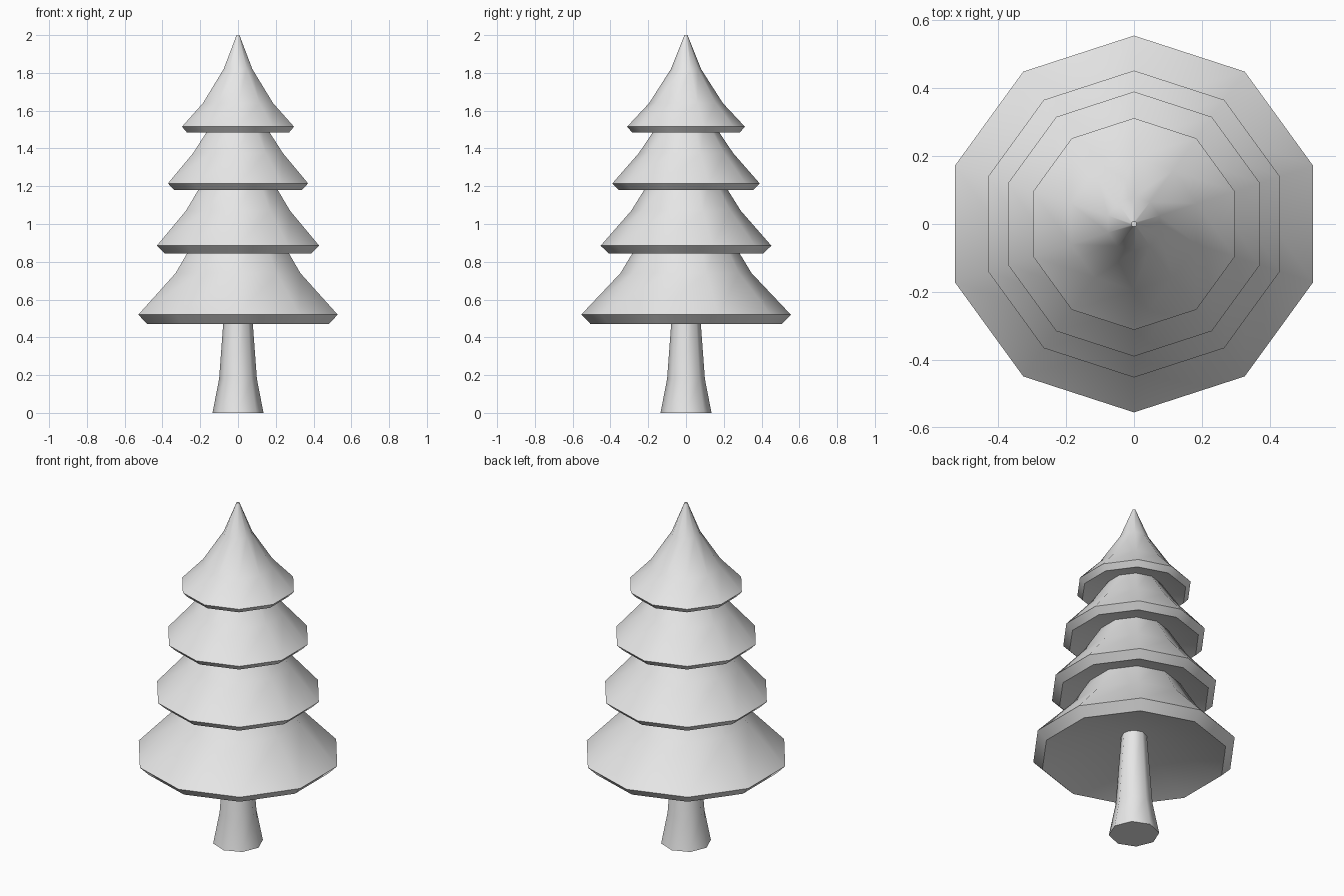
import bpy
import bmesh
from math import cos, sin, pi, radians

cube = bpy.data.objects.get("Cube")
if cube:
    bpy.data.objects.remove(cube, do_unlink=True)

# One plain grey for the whole tree
grey = bpy.data.materials.new("plain_grey")
grey.use_nodes = True
colour = (0.8, 0.8, 0.8, 1.0)
grey.diffuse_color = colour
grey.node_tree.nodes["Principled BSDF"].inputs["Base Color"].default_value = colour


def lathe(name, profile, sides):
    """Turn a (radius, height) profile, listed bottom to top, into a closed solid.

    A radius of zero makes a single point; other open ends are capped."""
    bm = bmesh.new()
    rings = []
    for r, z in profile:
        if r == 0:
            rings.append([bm.verts.new((0, 0, z))] * sides)
            continue
        ring = []
        for i in range(sides):
            a = 2 * pi * i / sides - pi / 2
            ring.append(bm.verts.new((r * cos(a), r * sin(a), z)))
        rings.append(ring)
    for low, high in zip(rings, rings[1:]):
        for i in range(sides):
            j = (i + 1) % sides
            corners = [low[i], low[j], high[j], high[i]]
            bm.faces.new(list(dict.fromkeys(corners)))
    if profile[0][0] > 0:
        bm.faces.new(rings[0][::-1])
    if profile[-1][0] > 0:
        bm.faces.new(rings[-1])
    bmesh.ops.recalc_face_normals(bm, faces=bm.faces)
    mesh = bpy.data.meshes.new(name)
    bm.to_mesh(mesh)
    bm.free()
    mesh.materials.append(grey)
    obj = bpy.data.objects.new(name, mesh)
    bpy.context.collection.objects.link(obj)
    bpy.ops.object.select_all(action="DESELECT")
    obj.select_set(True)
    bpy.context.view_layer.objects.active = obj
    bpy.ops.object.shade_smooth_by_angle(angle=radians(50))
    return obj


# Trunk, flared at the foot
lathe("trunk", [(0.135, 0), (0.1, 0.18), (0.066, 0.64)], 8)

# Branch tiers: underside edge, widest rim, then the sloping top
tiers = {
    "bottom_branches": [(0.505, 0.47), (0.555, 0.52), (0.347, 0.74), (0.22, 0.95)],
    "lower_branches": [(0.41, 0.845), (0.452, 0.885), (0.29, 1.07), (0.165, 1.27)],
    "upper_branches": [(0.355, 1.18), (0.39, 1.215), (0.25, 1.375), (0.125, 1.56)],
    "top_branches": [(0.285, 1.485), (0.312, 1.515), (0.195, 1.64),
                     (0.08, 1.82), (0.008, 2.0)],
}
for name, profile in tiers.items():
    # The underside is a shallow hollow cone
    edge, base = profile[0]
    lathe(name, [(0, base + 0.3 * edge)] + profile, 10)
